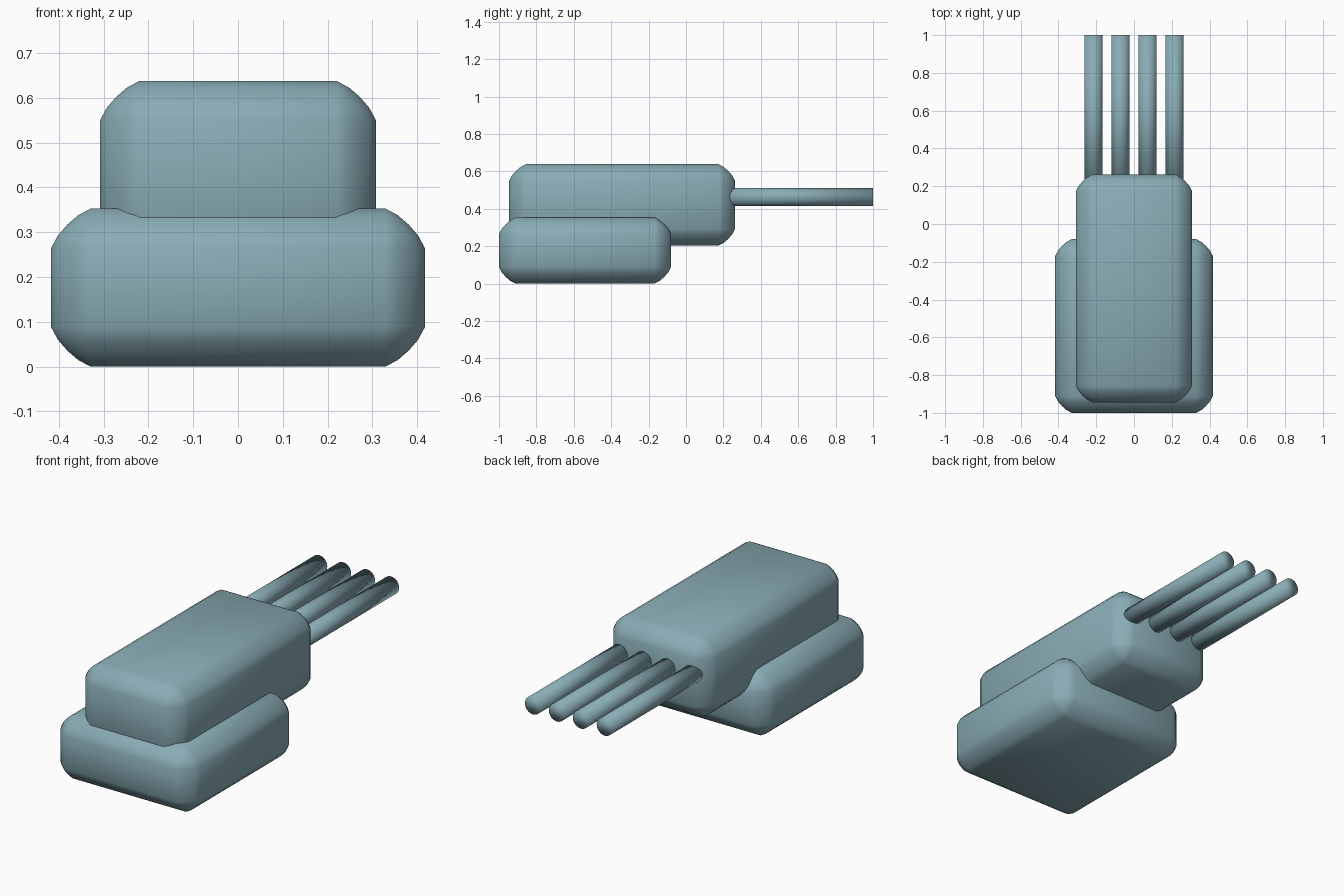
import bpy
import math

if "Cube" in bpy.data.objects:
    bpy.data.objects.remove(bpy.data.objects["Cube"])

# Blue-grey paint shared by all parts
paint = bpy.data.materials.new("blue_grey_paint")
paint.diffuse_color = (0.25, 0.41, 0.46, 1.0)
paint.use_nodes = True
paint.node_tree.nodes["Principled BSDF"].inputs["Base Color"].default_value = paint.diffuse_color


def finish(ob, name):
    """Name, smooth and paint a part."""
    ob.name = name
    ob.data.materials.append(paint)
    bpy.ops.object.shade_smooth()


def rounded_box(name, lo, hi, bevel=0.088):
    """Box between two corners with softly curved chamfers."""
    centre = [(a + b) / 2 for a, b in zip(lo, hi)]
    bpy.ops.mesh.primitive_cube_add(size=1, location=centre)
    ob = bpy.context.object
    ob.scale = [b - a for a, b in zip(lo, hi)]
    bpy.ops.object.transform_apply(location=False, rotation=False, scale=True)
    mod = ob.modifiers.new("Rounded edges", 'BEVEL')
    mod.width = bevel
    mod.segments = 4
    mod.profile = 0.35
    finish(ob, name)


def barrel(name, x, y0=0.12, y1=1.0, z=0.462, radius=0.048):
    """Straight round barrel running along y."""
    bpy.ops.mesh.primitive_cylinder_add(
        vertices=32, radius=radius, depth=y1 - y0,
        location=(x, (y0 + y1) / 2, z), rotation=(math.pi / 2, 0, 0))
    finish(bpy.context.object, name)


# Wide lower base
rounded_box("base", (-0.417, -1.0, 0.0), (0.417, -0.08, 0.353))

# Long upper housing overhanging the base
rounded_box("housing", (-0.308, -0.945, 0.203), (0.308, 0.262, 0.638))

# Row of four barrels
for i in range(4):
    barrel(f"barrel_{i + 1}", (i - 1.5) * 0.143)
